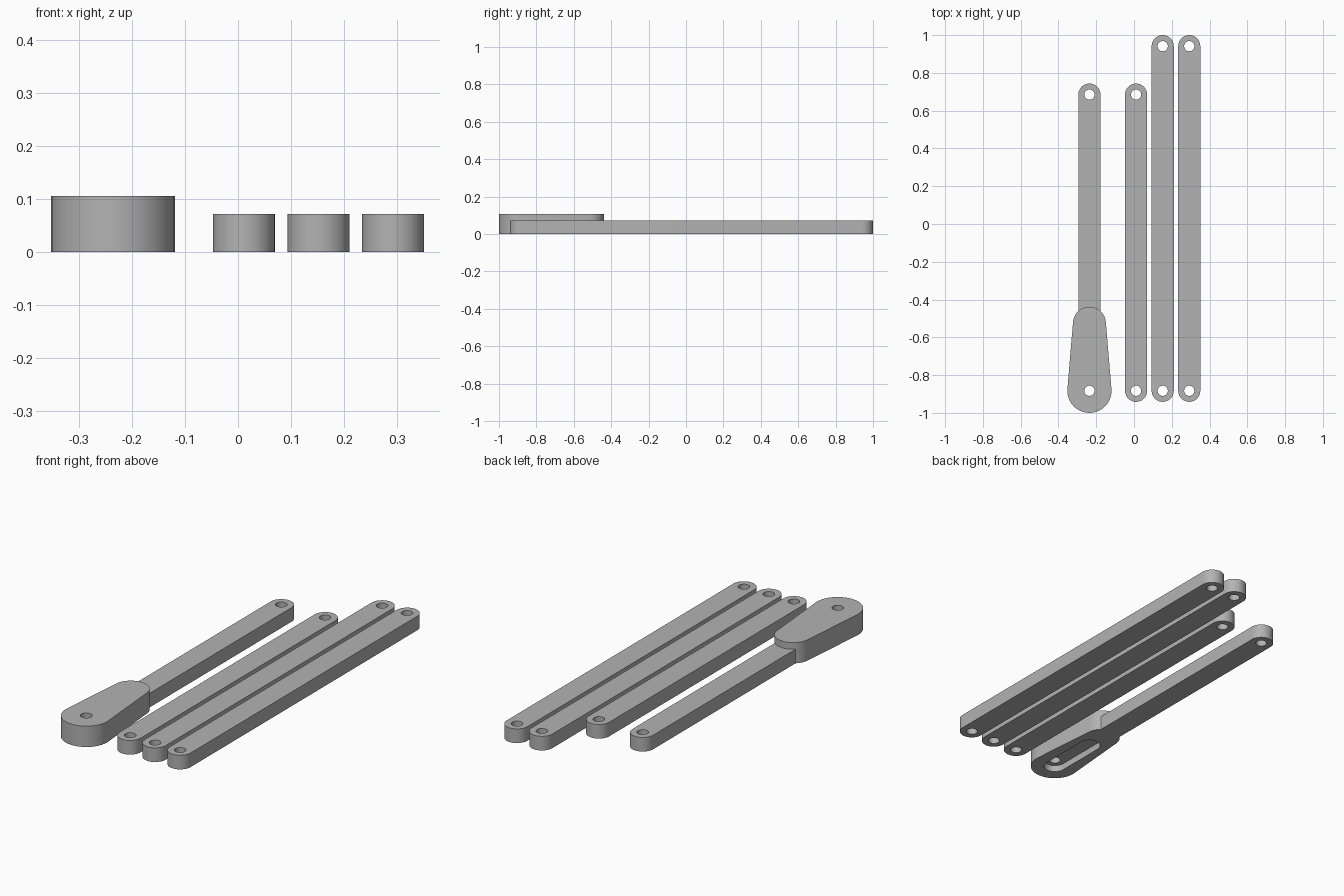
import bpy, bmesh, math

cube = bpy.data.objects.get("Cube")
if cube:
    bpy.data.objects.remove(cube, do_unlink=True)

grey = bpy.data.materials.new("matte grey")
COLOUR = (0.45, 0.45, 0.45, 1)
grey.diffuse_color = COLOUR
grey.use_nodes = True
grey.node_tree.nodes["Principled BSDF"].inputs["Base Color"].default_value = COLOUR

R = 0.0585            # half width of a bar
HOLE = 0.027          # pin hole radius
THICK = 0.072         # bar thickness
HEAD_THICK = 0.106
PIVOT = -0.883        # y of the front pin holes
STEPS = 24


def link_shape(name, x, y0, r0, y1, r1, z0, z1):
    """Upright prism around two circles on a line along y, joined by tangents."""
    tilt = math.asin((r0 - r1) / (y1 - y0))
    sweep = math.pi - 2 * tilt
    points = []
    for i in range(STEPS + 1):
        a = tilt + sweep * i / STEPS
        points.append((x + r1 * math.cos(a), y1 + r1 * math.sin(a)))
    for i in range(STEPS + 1):
        a = math.pi - tilt + (2 * math.pi - sweep) * i / STEPS
        points.append((x + r0 * math.cos(a), y0 + r0 * math.sin(a)))
    bm = bmesh.new()
    face = bm.faces.new([bm.verts.new((px, py, z0)) for px, py in points])
    top = bmesh.ops.extrude_face_region(bm, geom=[face])["geom"]
    verts = [g for g in top if isinstance(g, bmesh.types.BMVert)]
    bmesh.ops.translate(bm, verts=verts, vec=(0, 0, z1 - z0))
    bmesh.ops.recalc_face_normals(bm, faces=bm.faces)
    mesh = bpy.data.meshes.new(name)
    bm.to_mesh(mesh)
    bm.free()
    mesh.materials.append(grey)
    obj = bpy.data.objects.new(name, mesh)
    bpy.context.collection.objects.link(obj)
    return obj


def combine(obj, other, operation):
    """Apply a boolean and discard the second object."""
    other.hide_render = True
    mod = obj.modifiers.new("boolean", 'BOOLEAN')
    mod.operation, mod.object, mod.solver = operation, other, 'EXACT'
    bpy.ops.object.select_all(action='DESELECT')
    obj.select_set(True)
    bpy.context.view_layer.objects.active = obj
    bpy.ops.object.modifier_apply(modifier=mod.name)
    bpy.data.objects.remove(other, do_unlink=True)


def drill(obj, x, y):
    bpy.ops.mesh.primitive_cylinder_add(vertices=40, radius=HOLE, depth=0.5,
                                        location=(x, y, 0))
    cutter = bpy.context.object
    cutter.data.materials.append(grey)
    combine(obj, cutter, 'DIFFERENCE')


def finish(obj):
    bpy.ops.object.select_all(action='DESELECT')
    obj.select_set(True)
    bpy.context.view_layer.objects.active = obj
    bpy.ops.object.shade_smooth_by_angle(angle=math.radians(30))


# Three plain linkage bars
for name, x, end in (("short_bar", 0.011, 0.685),
                     ("inner_long_bar", 0.152, 0.9415),
                     ("outer_long_bar", 0.2925, 0.9415)):
    bar = link_shape(name, x, PIVOT, R, end, R, 0, THICK)
    drill(bar, x, PIVOT)
    drill(bar, x, end)
    finish(bar)

# Crank arm: tapered head fused with a bar, slotted underneath
X, END = -0.236, 0.685
crank = link_shape("crank_arm", X, PIVOT, 0.117, -0.525, 0.087, 0, HEAD_THICK)
combine(crank, link_shape("crank_bar", X, -0.53, R, END, R, 0, THICK), 'UNION')
combine(crank, link_shape("slot_cutter", X, PIVOT, 0.053, -0.62, 0.053, -0.1, 0.034),
        'DIFFERENCE')
drill(crank, X, PIVOT)
drill(crank, X, END)
finish(crank)
